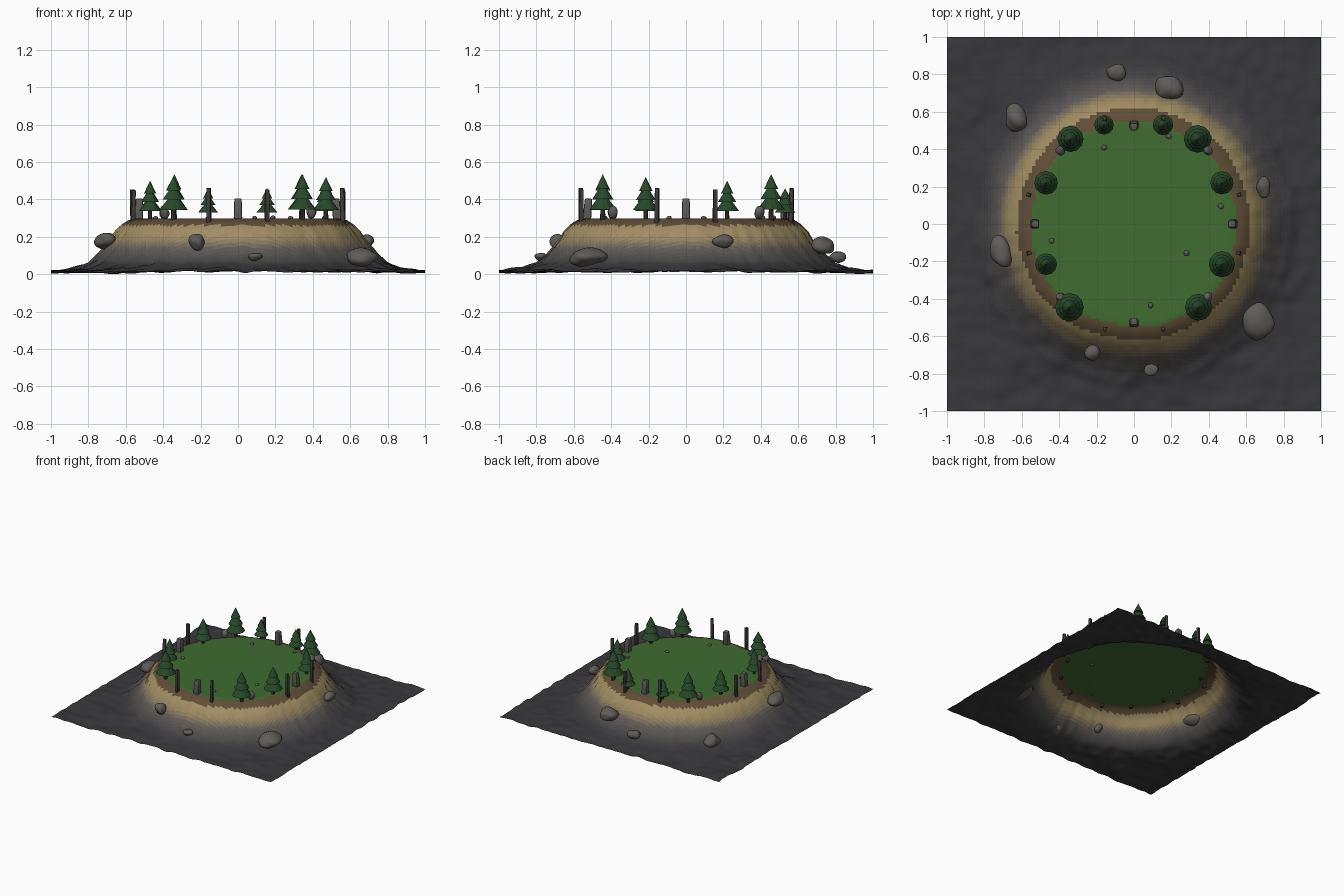
import bpy, bmesh, math, random
from mathutils import Vector, Matrix, noise

if "Cube" in bpy.data.objects:
    bpy.data.objects.remove(bpy.data.objects["Cube"])

random.seed(4)


def material(name, rgb):
    m = bpy.data.materials.new(name)
    m.diffuse_color = (*rgb, 1)
    m.use_nodes = True
    m.node_tree.nodes["Principled BSDF"].inputs["Base Color"].default_value = m.diffuse_color
    return m


def finish(bm, name, mats, smooth=None):
    me = bpy.data.meshes.new(name)
    bm.to_mesh(me)
    bm.free()
    ob = bpy.data.objects.new(name, me)
    bpy.context.collection.objects.link(ob)
    for m in mats:
        me.materials.append(m)
    if smooth:
        bpy.ops.object.select_all(action='DESELECT')
        ob.select_set(True)
        bpy.context.view_layer.objects.active = ob
        bpy.ops.object.shade_smooth_by_angle(angle=math.radians(smooth))
    return ob


def mix(a, b, t):
    return tuple(p + (q - p) * t for p, q in zip(a, b))


GREY, MID, SAND = (.04, .039, .043), (.115, .105, .098), (.36, .27, .125)
grass = material("grass", (.05, .15, .03))
soil = material("soil", (.115, .075, .037))
stone = material("stone", (.115, .108, .098))
bark = material("bark", (.05, .035, .025))
needles = material("needles", (.02, .065, .022))
timber = material("timber", (.05, .045, .042))

# terrain: height field with a plateau, coloured in rings
PROFILE = [(0, .31), (.54, .31), (.58, .301), (.62, .275), (.66, .235), (.70, .187),
           (.75, .128), (.80, .085), (.88, .053), (1, .037), (2, .035)]
STEPS = 10


def lookup(r):
    for (r0, z0), (r1, z1) in zip(PROFILE, PROFILE[1:]):
        if r <= r1:
            return z0 + (z1 - z0) * (r - r0) / (r1 - r0)
    return PROFILE[-1][1]


def warped(x, y):
    r = math.hypot(x, y)
    a = math.atan2(y, x)
    d = Vector((math.cos(a), math.sin(a), 0))
    return r + .013 * noise.noise(d * 2.5) + .007 * noise.noise(d * 14)


def height(x, y):
    r = warped(x, y)
    k = min(1, max(0, (r - .58) / .25))
    n = noise.noise(Vector((x * 5, y * 5, 3))) * .014 + noise.noise(Vector((x * 13, y * 13, 8))) * .010
    return lookup(r) + n * k


def ring(r, z):
    if r < .55:
        return 0
    if z > .272:
        return 1
    if z > .225:
        return 2
    t = max(0, (z - .065) / .16)
    return 2 + round((1 - t) * STEPS * 2)


ramp = []
for i in range(STEPS * 2 + 1):
    t = i / (STEPS * 2)
    c = mix(SAND, MID, min(1, t / .4)) if t < .4 else mix(MID, GREY, (t - .4) / .6)
    ramp.append(material("slope_%02d" % i, c))
bm = bmesh.new()
bmesh.ops.create_grid(bm, x_segments=110, y_segments=110, size=1)
for v in bm.verts:
    v.co.z = height(v.co.x, v.co.y)
for f in bm.faces:
    c = f.calc_center_median()
    f.material_index = ring(warped(c.x, c.y), c.z)
low = min(v.co.z for v in bm.verts)
bmesh.ops.translate(bm, verts=bm.verts, vec=(0, 0, -low))
bmesh.ops.translate(bm, verts=[v for v in bm.verts if v.co.z > .2], vec=(0, 0, low * .5))
finish(bm, "terrain", [grass, soil] + ramp, 60)
TOP = .31 - low * .5


# pine trees: trunk and three tiers of cones
def pine(x, y, r, top):
    h = top - TOP
    bm = bmesh.new()

    def cone(z0, z1, r0, r1, idx, n):
        res = bmesh.ops.create_cone(bm, cap_ends=True, segments=n, radius1=r0, radius2=r1, depth=z1 - z0,
                                    matrix=Matrix.Translation((x, y, TOP + (z0 + z1) / 2)))
        for f in {f for v in res["verts"] for f in v.link_faces}:
            f.material_index = idx
    cone(-.02, h * .4, r * .2, r * .14, 0, 8)
    for z0, z1, k in [(.2, .62, 1), (.44, .82, .76), (.66, 1, .52)]:
        cone(h * z0, h * z1, r, 0, 1, 12) if k == 1 else cone(h * z0, h * z1, r * k, 0, 1, 12)
    finish(bm, "pine_tree", [bark, needles])


for x, y, r, top in [(-.34, .455, .07, .535), (.34, .455, .074, .535), (-.16, .53, .052, .46),
                     (.155, .53, .055, .46), (-.47, .22, .063, .50), (.47, .22, .062, .50),
                     (-.47, -.215, .058, .50), (.47, -.215, .07, .52), (-.345, -.445, .076, .525),
                     (.345, -.445, .072, .535)]:
    pine(x, y, r, top)


# rocks: noisy icospheres
def rock(name, loc, size, turn=0., tilt=0., rough=.3):
    bm = bmesh.new()
    bmesh.ops.create_icosphere(bm, subdivisions=3, radius=1)
    seed = Vector((loc[0] * 31, loc[1] * 31, 5))
    for v in bm.verts:
        v.co *= 1 + rough * noise.noise(v.co * .9 + seed)
    bm.transform(Matrix.Translation(loc) @ Matrix.Rotation(turn, 4, 'Z') @ Matrix.Rotation(tilt, 4, 'Y')
                 @ Matrix.Diagonal((*size, 1)))
    finish(bm, name, [stone], 60)


for x, y, z, sx, sy, sz, turn in [
        (-.63, .565, .09, .062, .068, .045, .2), (-.095, .81, .09, .052, .043, .03, 0),
        (.19, .735, .155, .075, .066, .045, -.4), (.69, .195, .178, .04, .056, .035, 0),
        (-.71, -.15, .18, .058, .085, .042, .1), (.66, -.525, .09, .082, .095, .045, .3),
        (-.22, -.69, .17, .042, .04, .042, -.3), (.09, -.78, .093, .036, .03, .021, 0)]:
    rock("boulder", (x, y, z), (sx, sy, sz), turn)

# pebbles on the grass
for x, y in [(-.16, .41), (.185, .47), (.465, .095), (-.44, -.09), (.28, -.155), (.09, -.435)]:
    rock("pebble", (x, y, TOP + .003), (.014, .014, .01))


# standing stones on the rim: tapered leaning blocks, with low stones on the diagonals
def block(name, x, y, w, d, z0, z1, turn, lean, taper, mat, bevel):
    bm = bmesh.new()
    bmesh.ops.create_cube(bm, size=1)
    for v in bm.verts:
        k = taper if v.co.z > 0 else 1
        v.co = Vector((v.co.x * w * k, v.co.y * d * k, (v.co.z + .5) * (z1 - z0)))
    bmesh.ops.bevel(bm, geom=bm.edges[:], offset=bevel, segments=2, affect='EDGES', profile=.5)
    bm.transform(Matrix.Translation((x, y, z0)) @ Matrix.Rotation(turn, 4, 'Z') @ Matrix.Rotation(lean, 4, 'Y'))
    finish(bm, name, [mat], 35)


for i in range(4):
    a = i * math.pi / 2
    block("standing_stone", .53 * math.cos(a), .53 * math.sin(a), .046, .046, .295, .405,
          a, random.uniform(-.12, .12), .85, stone, .008)
    b = a + math.pi / 4
    rock("low_stone", (.555 * math.cos(b), .555 * math.sin(b), .33), (.024, .026, .034), b, .2)

# timber posts in pairs around the rim
for i in range(8):
    a = math.radians(90 * (i // 2) + (15.5 if i % 2 else -15.5))
    block("rim_post", .583 * math.cos(a), .583 * math.sin(a), .024, .022, .27, .46 - .006 * (i % 3),
          a, random.uniform(-.03, .03), .9, timber, .002)
